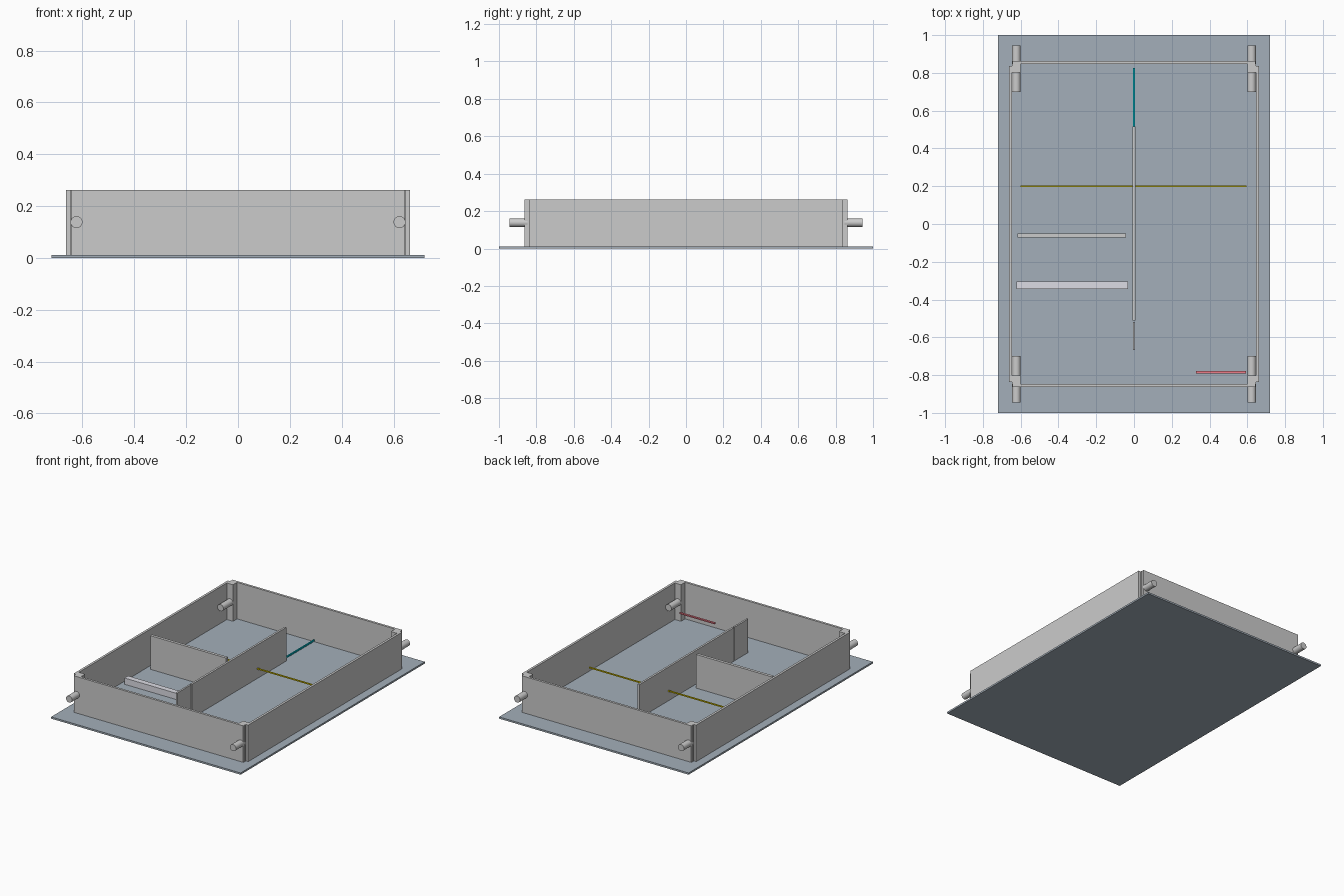
import bpy
import math

if "Cube" in bpy.data.objects:
    bpy.data.objects.remove(bpy.data.objects["Cube"])


def material(name, rgb):
    m = bpy.data.materials.new(name)
    m.diffuse_color = (*rgb, 1)
    m.use_nodes = True
    m.node_tree.nodes["Principled BSDF"].inputs["Base Color"].default_value = m.diffuse_color
    return m


def box(name, x, y, z, mat=None):
    """Box from (min, max) ranges on each axis."""
    bpy.ops.mesh.primitive_cube_add(size=1)
    o = bpy.context.object
    o.name = name
    o.location = [(a + b) / 2 for a, b in (x, y, z)]
    o.scale = [b - a for a, b in (x, y, z)]
    bpy.ops.object.transform_apply(location=False, rotation=False, scale=True)
    if mat:
        o.data.materials.append(mat)
    return o


def span(a, b, sign):
    return tuple(sorted((a * sign, b * sign)))


slate = material("slate", (0.37, 0.43, 0.49))
pale = material("pale", (0.72, 0.72, 0.78))
yellow = material("yellow", (0.75, 0.6, 0.0))
cyan = material("cyan", (0.0, 0.55, 0.65))
red = material("red", (0.85, 0.2, 0.25))

FLOOR, TOP, INNER_TOP = 0.012, 0.263, 0.243

# Base plate
box("base_plate", (-0.72, 0.72), (-1, 1), (0, FLOOR), slate)

# Outer walls
for s, end, side in ((-1, "front", "left"), (1, "back", "right")):
    box(end + "_wall", (-0.644, 0.644), span(0.847, 0.863, s), (FLOOR, TOP))
    box(side + "_wall", span(0.647, 0.663, s), (-0.836, 0.836), (FLOOR, TOP))

# Corner posts with round pegs running through them
for sx, side in ((-1, "left"), (1, "right")):
    for sy, end in ((-1, "front"), (1, "back")):
        box(f"{end}_{side}_post", span(0.6, 0.647, sx), span(0.803, 0.847, sy), (FLOOR, TOP))
        bpy.ops.mesh.primitive_cylinder_add(
            vertices=24, radius=0.023, depth=0.245,
            location=(0.623 * sx, 0.822 * sy, 0.138), rotation=(math.pi / 2, 0, 0))
        bpy.context.object.name = f"{end}_{side}_peg"
        bpy.ops.object.shade_smooth_by_angle()

# Inner dividers
box("centre_divider", (-0.007, 0.007), (-0.51, 0.515), (FLOOR, INNER_TOP))
box("divider_flap", (-0.006, 0.006), (-0.667, -0.519), (FLOOR, INNER_TOP))
box("cross_divider", (-0.617, -0.042), (-0.071, -0.051), (FLOOR, INNER_TOP))
box("low_bar", (-0.622, -0.033), (-0.344, -0.305), (FLOOR, 0.055), pale)

# Coloured strips
box("yellow_strip", (-0.6, 0.595), (0.196, 0.204), (0.076, 0.084), yellow)
box("cyan_strip", (-0.004, 0.004), (0.515, 0.825), (0.028, 0.038), cyan)
box("red_strip", (0.328, 0.593), (-0.791, -0.777), (0.074, 0.082), red)
